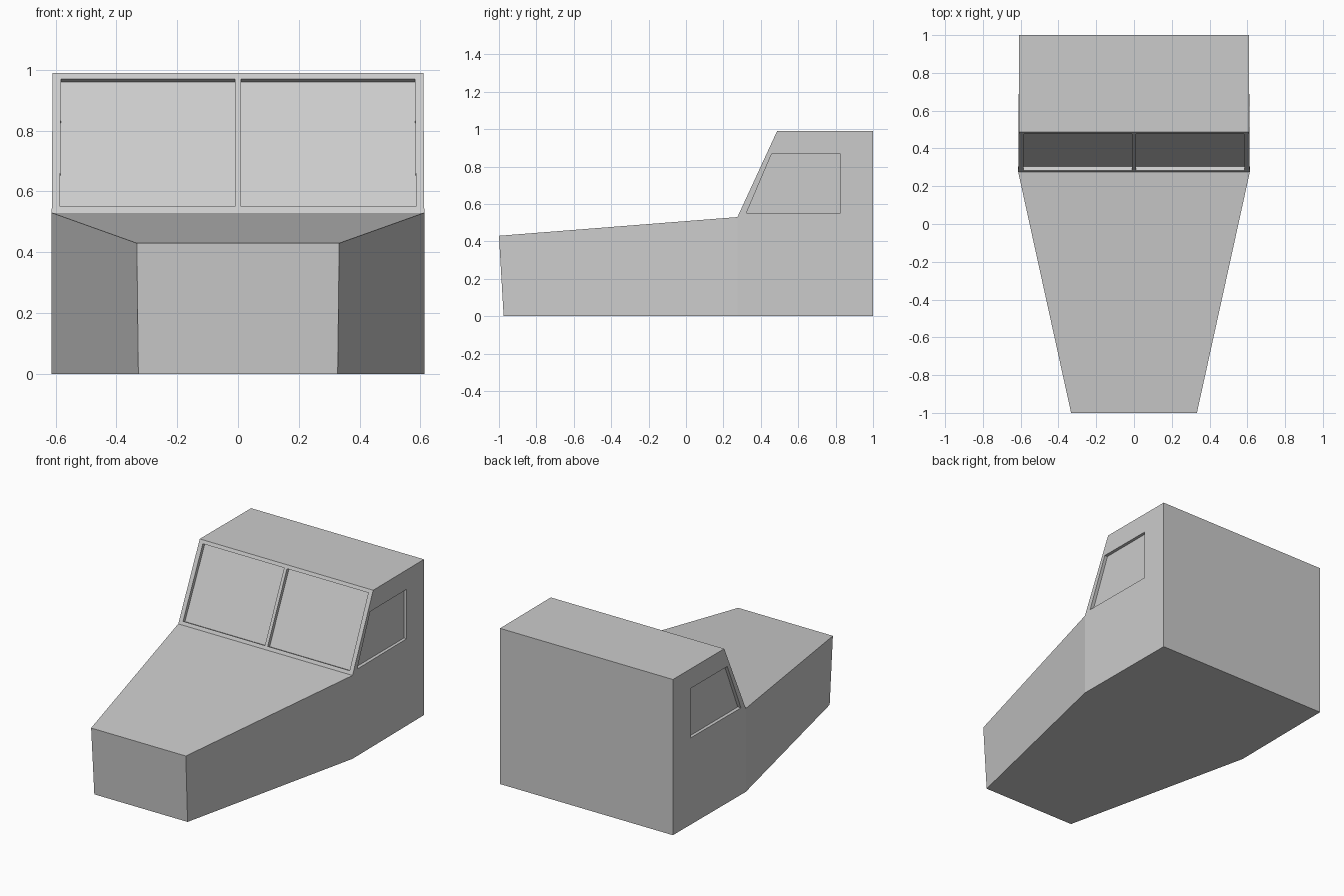
import bpy, bmesh
from mathutils import Vector

cube = bpy.data.objects.get("Cube")
if cube:
    bpy.data.objects.remove(cube, do_unlink=True)

grey = bpy.data.materials.new("light_grey")
grey.use_nodes = True
grey.diffuse_color = (0.6, 0.6, 0.6, 1)
grey.node_tree.nodes["Principled BSDF"].inputs["Base Color"].default_value = (0.6, 0.6, 0.6, 1)


def make_object(name, bm):
    bmesh.ops.recalc_face_normals(bm, faces=bm.faces)
    mesh = bpy.data.meshes.new(name)
    bm.to_mesh(mesh)
    bm.free()
    mesh.materials.append(grey)
    obj = bpy.data.objects.new(name, mesh)
    bpy.context.collection.objects.link(obj)
    return obj


def prism(name, outline, offset):
    """Closed solid from an outline swept along an offset."""
    bm = bmesh.new()
    face = bm.faces.new([bm.verts.new(p) for p in outline])
    swept = bmesh.ops.extrude_face_region(bm, geom=[face], use_keep_orig=True)
    verts = [v for v in swept["geom"] if isinstance(v, bmesh.types.BMVert)]
    bmesh.ops.translate(bm, verts=verts, vec=offset)
    return make_object(name, bm)


# Cab and tapering nose: side profile as (half width, y, z)
profile = [(0.328, -0.975, 0), (0.333, -1, 0.43), (0.613, 0.275, 0.53),
           (0.61, 0.487, 0.99), (0.608, 1, 0.99), (0.608, 1, 0), (0.613, 0.275, 0)]
bm = bmesh.new()
right = [bm.verts.new((-x, y, z)) for x, y, z in profile]
left = [bm.verts.new(p) for p in profile]
for i in range(len(profile)):
    j = (i + 1) % len(profile)
    bm.faces.new((right[i], right[j], left[j], left[i]))
for side in (right, left):
    bm.faces.new([side[i] for i in (0, 1, 2, 6)])
    bm.faces.new([side[i] for i in (2, 3, 4, 5, 6)])
body = make_object("cab_body", bm)

# Window recesses
base, top = Vector((0, 0.275, 0.53)), Vector((0, 0.487, 0.99))
slope = top - base
inward = Vector((0, slope.z, -slope.y)).normalized()
depth = 0.022


def on_windshield(x, z):
    p = base + slope * ((z - base.z) / slope.z)
    return Vector((x, p.y, p.z)) - inward * 0.04


cutters = []
for s in (-1, 1):
    pane = [on_windshield(s * x, z) for x, z in
            ((0.01, 0.55), (0.586, 0.55), (0.582, 0.97), (0.01, 0.97))]
    cutters.append(prism("windshield_cutter", pane, inward * (0.04 + depth)))
    window = [(s * 0.59, y, z) for y, z in
              ((0.323, 0.552), (0.825, 0.552), (0.825, 0.866), (0.457, 0.866))]
    cutters.append(prism("side_window_cutter", window, (s * 0.06, 0, 0)))

for cutter in cutters:
    cutter.hide_render = True
    cut = body.modifiers.new("recess", 'BOOLEAN')
    cut.operation = 'DIFFERENCE'
    cut.solver = 'EXACT'
    cut.object = cutter

# Bake the recesses and drop the cutters
graph = bpy.context.evaluated_depsgraph_get()
baked = bpy.data.meshes.new_from_object(body.evaluated_get(graph))
body.modifiers.clear()
body.data = baked
for cutter in cutters:
    bpy.data.objects.remove(cutter, do_unlink=True)
